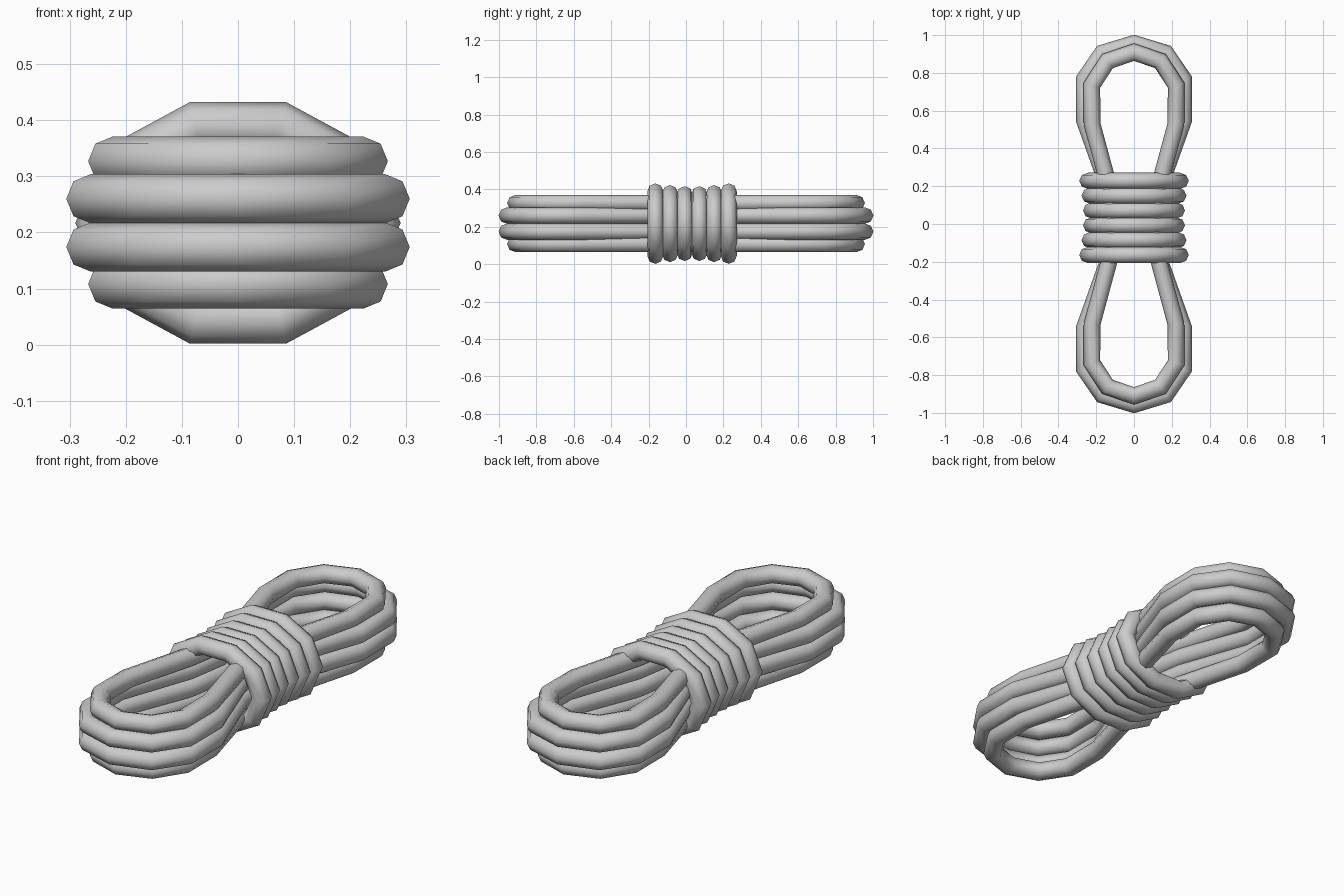
import bpy
import math
from mathutils import Vector

if "Cube" in bpy.data.objects:
    bpy.data.objects.remove(bpy.data.objects["Cube"])

SIDES = 8


def closed_tube(name, path, normal, radius):
    """Sweep an octagon round a flat closed path with mitred corners."""
    path = [Vector(p) for p in path]
    normal = Vector(normal)
    n = len(path)
    verts, faces = [], []
    for i, p in enumerate(path):
        a = (p - path[i - 1]).normalized()
        b = (path[(i + 1) % n] - p).normalized()
        tangent = (a + b).normalized()
        side = tangent.cross(normal) / max(0.5, tangent.dot(a))
        for k in range(SIDES):
            t = 2 * math.pi * k / SIDES
            verts.append(p + radius * (side * math.cos(t) + normal * math.sin(t)))
    for i in range(n):
        j = (i + 1) % n
        for k in range(SIDES):
            m = (k + 1) % SIDES
            faces.append((i * SIDES + k, i * SIDES + m, j * SIDES + m, j * SIDES + k))
    mesh = bpy.data.meshes.new(name)
    mesh.from_pydata(verts, [], faces)
    mesh.update()
    # make the surface face outwards
    c = mesh.polygons[0].center - (path[0] + path[1]) / 2
    if mesh.polygons[0].normal.dot(c) < 0:
        mesh.flip_normals()
    mesh.polygons.foreach_set("use_smooth", [True] * len(faces))
    obj = bpy.data.objects.new(name, mesh)
    bpy.context.collection.objects.link(obj)
    return obj


def pinched_loop(quarter, z):
    """Mirror a quarter outline (tip to waist) into a whole loop."""
    right = quarter + [(x, -y) for x, y in reversed(quarter[:-1])]
    left = [(-x, y) for x, y in reversed(right[1:-1])]
    return [(x, y, z) for x, y in right + left]


# Long rope loops: two wide in the middle, a narrower one above and below
wide = [(0, 0.956), (0.168, 0.905), (0.262, 0.768), (0.262, 0.547), (0.135, 0.19), (0.105, 0)]
narrow = [(0, 0.91), (0.14, 0.862), (0.223, 0.735), (0.222, 0.53), (0.13, 0.19), (0.1, 0)]
for i, (outline, z) in enumerate([(narrow, 0.108), (wide, 0.174), (wide, 0.26), (narrow, 0.327)]):
    closed_tube(f"rope_loop_{i + 1}", pinched_loop(outline, z), (0, 0, 1), 0.044)

# Turns wrapped round the waist, slightly larger at both ends
swell = [0.0, -0.012, -0.02, -0.02, -0.012, 0.0]
for i, s in enumerate(swell):
    y = -0.164 + i * 0.0785
    a, b = 0.243 + s, 0.181 + s * 0.8
    ring = [(a * math.cos(math.radians(36 * k)), y, 0.217 + b * math.sin(math.radians(36 * k)))
            for k in range(10)]
    closed_tube(f"waist_wrap_{i + 1}", ring, (0, 1, 0), 0.043)
